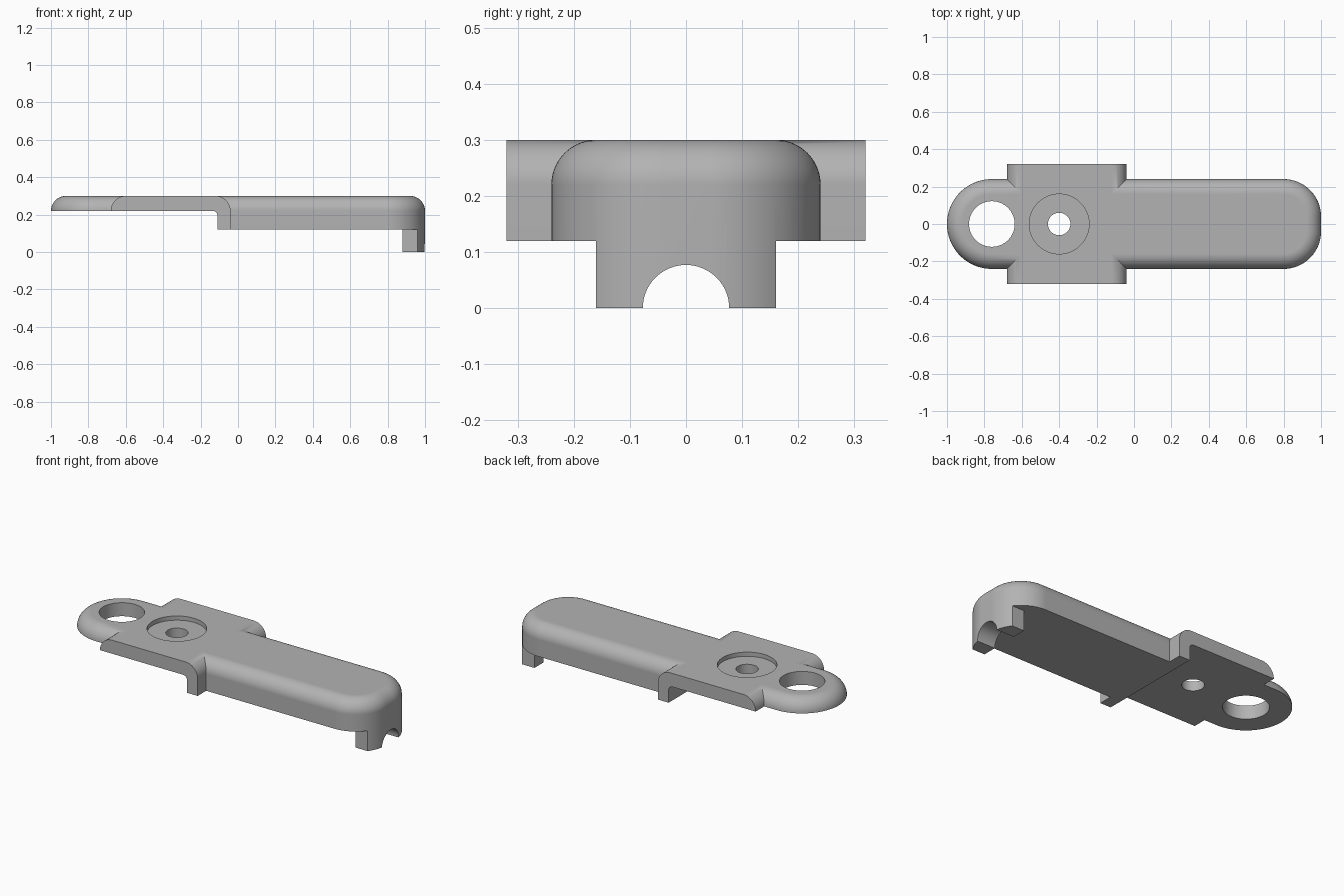
import bpy, bmesh
from math import pi, sin, cos, radians

cube = bpy.data.objects.get("Cube")
if cube:
    bpy.data.objects.remove(cube, do_unlink=True)

TOP, RIM, UNDER, FILLET = 0.30, 0.22, 0.12, 0.08

grey = bpy.data.materials.new("plain grey")
grey.use_nodes = True
colour = (0.45, 0.45, 0.45, 1)
grey.diffuse_color = colour
grey.node_tree.nodes["Principled BSDF"].inputs["Base Color"].default_value = colour


def arc(cx, cy, r, start, end, n):
    """Points on an arc, angles in degrees."""
    angles = [radians(start + (end - start) * i / n) for i in range(n + 1)]
    return [(cx + r * cos(a), cy + r * sin(a)) for a in angles]


def loft(name, rings):
    """Closed solid through rings with equal point counts."""
    bm = bmesh.new()
    loops = [[bm.verts.new(p) for p in ring] for ring in rings]
    n = len(loops[0])
    for low, high in zip(loops, loops[1:]):
        for i in range(n):
            j = (i + 1) % n
            bm.faces.new((low[i], low[j], high[j], high[i]))
    bm.faces.new(loops[0][::-1])
    bm.faces.new(loops[-1])
    bmesh.ops.recalc_face_normals(bm, faces=bm.faces)
    mesh = bpy.data.meshes.new(name)
    bm.to_mesh(mesh)
    bm.free()
    mesh.materials.append(grey)
    obj = bpy.data.objects.new(name, mesh)
    bpy.context.collection.objects.link(obj)
    return obj


def extrude_y(name, profile, y0, y1):
    return loft(name, [[(x, y, z) for x, z in profile] for y in (y0, y1)])


def cylinder_z(name, x, r, z0, z1):
    circle = arc(x, 0, r, 0, 360, 64)[:-1]
    return loft(name, [[(a, b, z) for a, b in circle] for z in (z0, z1)])


def combine(target, tool, operation):
    tool.hide_render = True
    mod = target.modifiers.new(operation.lower(), "BOOLEAN")
    mod.operation, mod.solver, mod.object = operation, "EXACT", tool
    bpy.context.view_layer.objects.active = target
    bpy.ops.object.modifier_apply(modifier=mod.name)
    bpy.data.objects.remove(tool, do_unlink=True)


# Long body: round left end, rounded right corners, filleted top rim
def outline(inset, z):
    pts = arc(-0.76, 0, 0.24 - inset, 90, 270, 48)
    pts += arc(0.8, -0.04, 0.2 - inset, -90, 0, 20)
    pts += arc(0.8, 0.04, 0.2 - inset, 0, 90, 20)
    return [(x, y, z) for x, y in pts]


rim = arc(0, RIM, FILLET, 0, 90, 14)
body = loft("lever_body", [outline(0, 0)] + [outline(FILLET - r, z) for r, z in rim])

# Wide cross block with rounded ends
block = [(-0.68, 0.05), (-0.04, 0.05)]
block += arc(-0.04 - FILLET, RIM, FILLET, 0, 90, 14)
block += arc(-0.68 + FILLET, RIM, FILLET, 90, 180, 14)
combine(body, extrude_y("cross_block", block, -0.32, 0.32), "UNION")

# Stepped underside, leaving the foot at the right end
step = [(-2, -1), (0.88, -1), (0.88, UNDER), (-0.11, UNDER)]
step += arc(-0.135, RIM - 0.025, 0.025, 0, 90, 8) + [(-2, RIM)]
combine(body, extrude_y("underside_cutter", step, -1, 1), "DIFFERENCE")

# Foot sides and arch
side = [(0.5, -1), (2, -1), (2, UNDER), (0.5, UNDER)]
for s in (-1, 1):
    combine(body, extrude_y("foot_side_cutter", side, s * 0.16, s), "DIFFERENCE")
arch = arc(0, 0, 0.077, 0, 360, 64)[:-1]
arch_cutter = loft("arch_cutter", [[(x, y, z) for y, z in arch] for x in (0.7, 1.2)])
combine(body, arch_cutter, "DIFFERENCE")

# Ring hole, shallow counterbore and pivot hole
for name, x, r, z in (("ring_hole", -0.76, 0.122, -1),
                      ("counterbore", -0.4, 0.16, TOP - 0.025),
                      ("pivot_hole", -0.4, 0.06, -1)):
    combine(body, cylinder_z(name, x, r, z, 1), "DIFFERENCE")

# Smooth fillets with crisp edges and flat large faces
bpy.ops.object.select_all(action="DESELECT")
body.select_set(True)
bpy.context.view_layer.objects.active = body
bpy.ops.object.shade_smooth_by_angle(angle=radians(30))
weighted = body.modifiers.new("weighted_normals", "WEIGHTED_NORMAL")
weighted.keep_sharp = True
